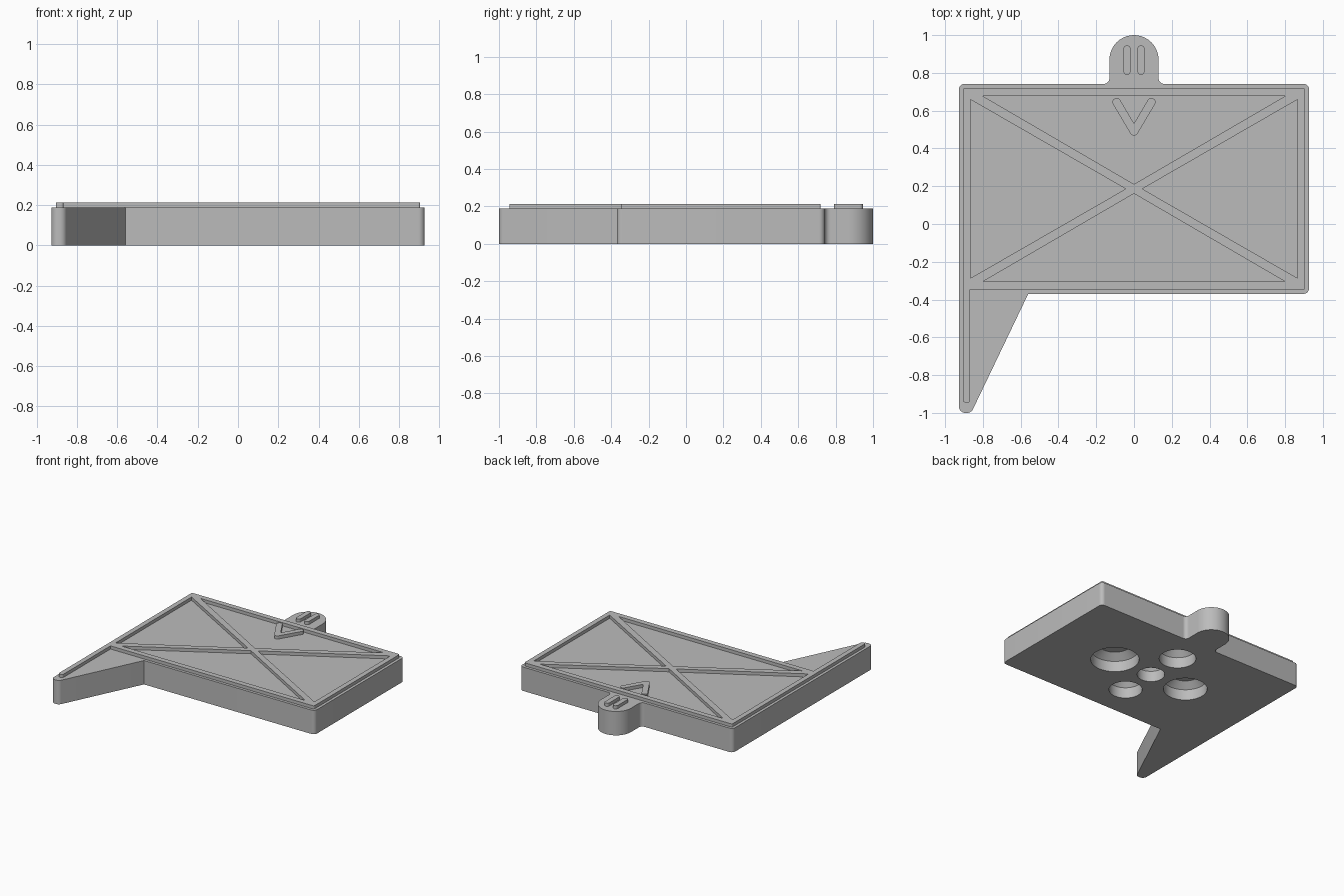
import bpy, bmesh, math
from mathutils import Vector

if "Cube" in bpy.data.objects:
    bpy.data.objects.remove(bpy.data.objects["Cube"], do_unlink=True)

BODY_TOP, RIDGE_TOP = 0.188, 0.213

grey = bpy.data.materials.new("plain grey")
grey.use_nodes = True
grey.diffuse_color = (0.5, 0.5, 0.5, 1)
grey.node_tree.nodes["Principled BSDF"].inputs["Base Color"].default_value = (0.5, 0.5, 0.5, 1)


def rounded(corners, steps=10):
    """Fillet every (x, y, radius) corner of a polygon."""
    out = []
    for i, (x, y, r) in enumerate(corners):
        p = Vector((x, y))
        if r == 0:
            out.append(p)
            continue
        a = (Vector(corners[i - 1][:2]) - p).normalized()
        b = (Vector(corners[(i + 1) % len(corners)][:2]) - p).normalized()
        half = a.angle(b) / 2
        centre = p + (a + b).normalized() * (r / math.sin(half))
        start = p + a * (r / math.tan(half)) - centre
        end = p + b * (r / math.tan(half)) - centre
        sweep = start.angle(end)
        for k in range(steps + 1):
            t = k / steps
            out.append(centre + (start * math.sin((1 - t) * sweep)
                                 + end * math.sin(t * sweep)) / math.sin(sweep))
    return out


def finish(name, bm):
    bmesh.ops.remove_doubles(bm, verts=bm.verts, dist=0.0002)
    bmesh.ops.recalc_face_normals(bm, faces=bm.faces)
    mesh = bpy.data.meshes.new(name)
    bm.to_mesh(mesh)
    bm.free()
    mesh.materials.append(grey)
    obj = bpy.data.objects.new(name, mesh)
    bpy.context.collection.objects.link(obj)
    return obj


def prism(name, corners, z0, z1):
    bm = bmesh.new()
    verts = [bm.verts.new((p.x, p.y, z0)) for p in rounded(corners)]
    bmesh.ops.remove_doubles(bm, verts=verts, dist=0.0002)
    face = bm.faces.new(list(bm.verts))
    top = bmesh.ops.extrude_face_region(bm, geom=[face])["geom"]
    moved = [g for g in top if isinstance(g, bmesh.types.BMVert)]
    bmesh.ops.translate(bm, verts=moved, vec=(0, 0, z1 - z0))
    return finish(name, bm)


def cut(obj, cutter):
    mod = obj.modifiers.new("cut", 'BOOLEAN')
    mod.operation, mod.solver, mod.object = 'DIFFERENCE', 'EXACT', cutter
    bpy.context.view_layer.objects.active = obj
    bpy.ops.object.modifier_apply(modifier=mod.name)
    bpy.data.objects.remove(cutter, do_unlink=True)


# Slab with hanging tab and pointed tail
R = 0.03
body = prism("body", [
    (-0.927, -1, 0.035), (-0.862, -1, 0.035), (-0.56, -0.37, 0),
    (0.927, -0.37, R), (0.927, 0.742, R),
    (0.13, 0.742, R), (0.13, 1, 0.13), (-0.13, 1, 0.13), (-0.13, 0.742, R),
    (-0.927, 0.742, R)], 0, BODY_TOP)

# Round sockets with tapered ends in the underside
for x, y, r in [(0.34, 0.19, 0.175), (-0.325, 0.19, 0.158),
                (0, 0.49, 0.133), (0, -0.095, 0.12), (0, 0.19, 0.1)]:
    bm = bmesh.new()
    rings = []
    for radius, z in [(r, -0.05), (r, 0.085), (r * 0.68, 0.13)]:
        ring = bmesh.ops.create_circle(bm, segments=48, radius=radius)["verts"]
        bmesh.ops.translate(bm, verts=ring, vec=(x, y, z))
        rings.append(ring)
    for low, high in zip(rings, rings[1:]):
        for i in range(48):
            j = (i + 1) % 48
            bm.faces.new((low[i], low[j], high[j], high[i]))
    bm.faces.new(rings[0])
    bm.faces.new(rings[-1])
    cut(body, finish("socket_cutter", bm))

# Raised frame with a diagonal cross and a rail down the tail
ridge_base = BODY_TOP - 0.004
frame = prism("frame_ridge", [
    (-0.905, -0.945, 0.012), (-0.867, -0.945, 0.012), (-0.867, -0.348, 0),
    (0.905, -0.348, 0.01), (0.905, 0.72, 0.01), (-0.905, 0.72, 0.01)],
    ridge_base, RIDGE_TOP)
mid = 0.186
for s in (-1, 1):
    for tri in ([(-0.8, mid + s * 0.491, 0), (0.8, mid + s * 0.491, 0), (0, mid + s * 0.025, 0)],
                [(s * 0.866, mid - 0.473, 0), (s * 0.866, mid + 0.473, 0), (s * 0.044, mid, 0)]):
        cut(frame, prism("panel_cutter", tri, 0.1, 0.3))

# V-shaped marker below the tab
marker = prism("v_marker", [
    (0, 0.447, 0.022), (0.122, 0.653, 0.021), (0.084, 0.675, 0.021),
    (0, 0.532, 0), (-0.084, 0.675, 0.021), (-0.122, 0.653, 0.021)],
    ridge_base, RIDGE_TOP)

# Two rounded bars on the tab
bars = []
for side, x in (("left", 0.037), ("right", -0.037)):
    w = 0.019
    bars.append(prism("tab_bar_" + side, [
        (x - w, 0.79, w), (x + w, 0.79, w), (x + w, 0.946, w), (x - w, 0.946, w)],
        ridge_base, RIDGE_TOP))

# Smooth the rounded walls, keep the edges sharp
bpy.ops.object.select_all(action='DESELECT')
for obj in [body, frame, marker] + bars:
    obj.select_set(True)
bpy.context.view_layer.objects.active = body
bpy.ops.object.shade_smooth_by_angle(angle=math.radians(30))
